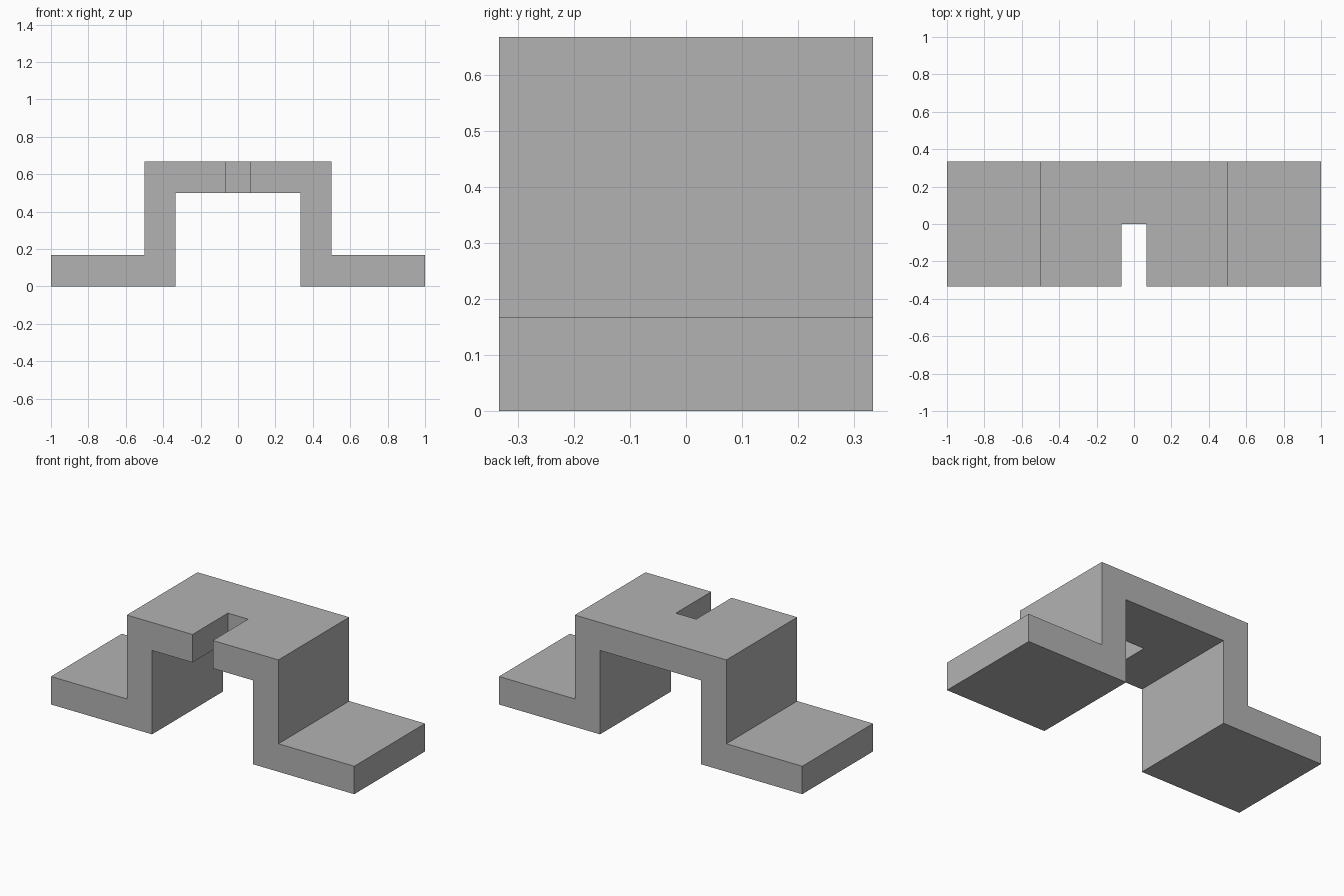
import bpy
import bmesh

default_cube = bpy.data.objects.get("Cube")
if default_cube:
    bpy.data.objects.remove(default_cube, do_unlink=True)

# Overall sizes, all based on the sheet thickness
T = 1 / 6
HALF_LENGTH, HALF_DEPTH, HEIGHT = 1.0, 2 * T, 4 * T
OUTER, INNER = 3 * T, 2 * T
SLOT_HALF = 0.067

grey = bpy.data.materials.new("plain_grey")
grey.use_nodes = True
grey.diffuse_color = (0.45, 0.45, 0.45, 1)
grey.node_tree.nodes["Principled BSDF"].inputs["Base Color"].default_value = grey.diffuse_color


def extrude_profile(name, points, y0, y1):
    """Make a solid by extruding an x-z outline along y."""
    bm = bmesh.new()
    face = bm.faces.new([bm.verts.new((x, y0, z)) for x, z in points])
    result = bmesh.ops.extrude_face_region(bm, geom=[face])
    moved = [v for v in result["geom"] if isinstance(v, bmesh.types.BMVert)]
    bmesh.ops.translate(bm, verts=moved, vec=(0, y1 - y0, 0))
    bmesh.ops.recalc_face_normals(bm, faces=bm.faces)
    mesh = bpy.data.meshes.new(name)
    bm.to_mesh(mesh)
    bm.free()
    mesh.materials.append(grey)
    obj = bpy.data.objects.new(name, mesh)
    bpy.context.collection.objects.link(obj)
    return obj


# Hat-shaped bracket: right half of the outline, then its mirror
half = [(INNER, HEIGHT - T), (INNER, 0), (HALF_LENGTH, 0),
        (HALF_LENGTH, T), (OUTER, T), (OUTER, HEIGHT)]
outline = half + [(-x, z) for x, z in reversed(half)]
bracket = extrude_profile("saddle_bracket", outline, -HALF_DEPTH, HALF_DEPTH)

# Slot open to the front, cut through the raised top
slot_outline = [(-SLOT_HALF, INNER), (SLOT_HALF, INNER),
                (SLOT_HALF, HEIGHT + T), (-SLOT_HALF, HEIGHT + T)]
cutter = extrude_profile("slot_cutter", slot_outline, -HALF_DEPTH - T, 0)
cutter.hide_render = True

cut = bracket.modifiers.new("front_slot", "BOOLEAN")
cut.operation = "DIFFERENCE"
cut.solver = "EXACT"
cut.object = cutter

# Bake the cut and discard the cutter
depsgraph = bpy.context.evaluated_depsgraph_get()
finished = bpy.data.meshes.new_from_object(bracket.evaluated_get(depsgraph))
bracket.modifiers.clear()
bracket.data = finished
bpy.data.objects.remove(cutter, do_unlink=True)
